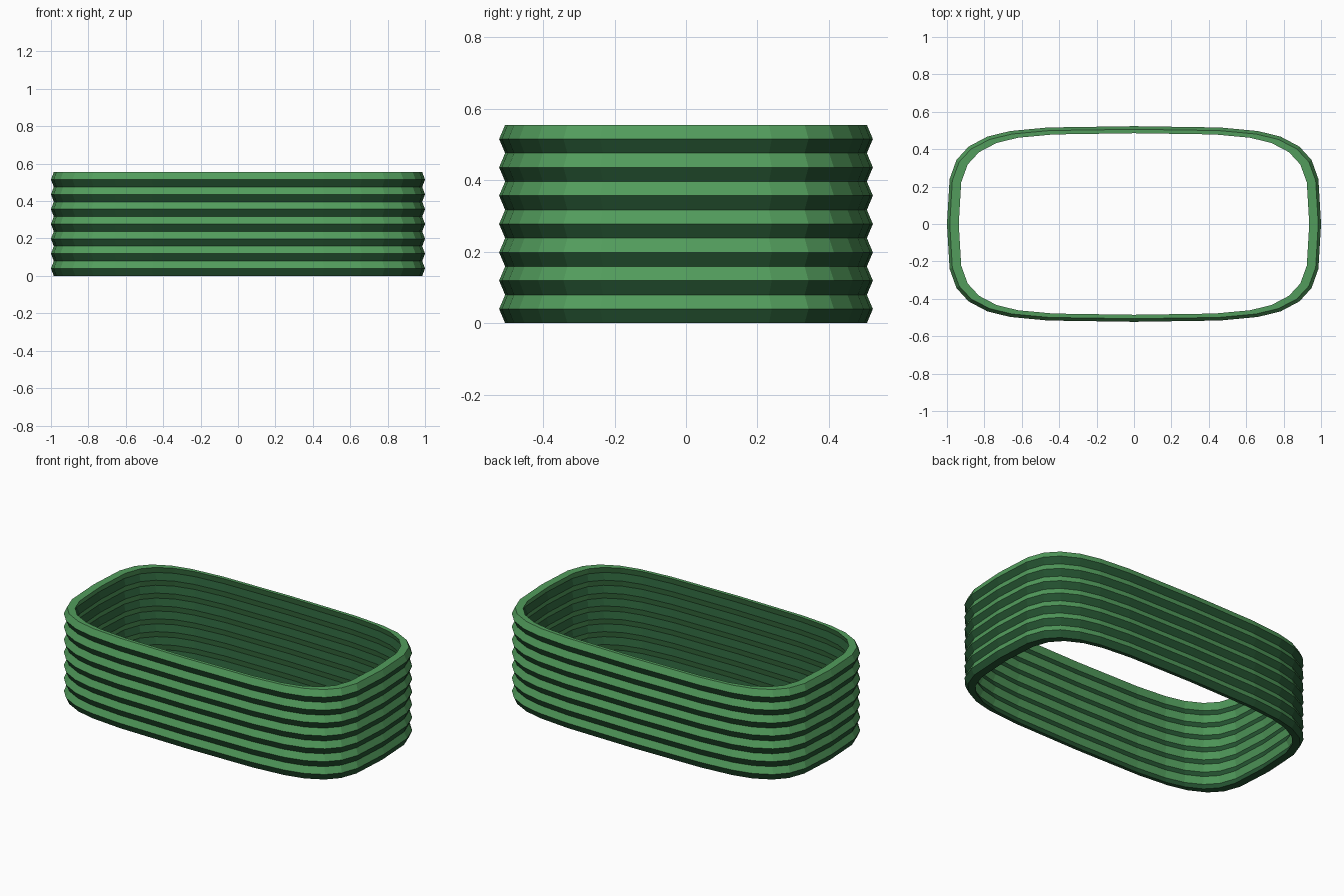
import bpy, bmesh

if "Cube" in bpy.data.objects:
    bpy.data.objects.remove(bpy.data.objects["Cube"])


def material(name, colour):
    m = bpy.data.materials.new(name)
    m.diffuse_color = (*colour, 1)
    m.use_nodes = True
    m.node_tree.nodes["Principled BSDF"].inputs["Base Color"].default_value = m.diffuse_color
    return m


light_green = material("light_green", (0.085, 0.335, 0.108))
dark_green = material("dark_green", (0.019, 0.09, 0.032))

# Quarter outline of the outer ridge, mirrored into a closed rounded rectangle
quarter = [(1.0, 0), (0.986, 0.24), (0.949, 0.343), (0.884, 0.414),
           (0.784, 0.467), (0.662, 0.497), (0.46, 0.516), (0, 0.523)]
half = quarter + [(-x, y) for x, y in quarter[-2::-1]]
outline = half + [(x, -y) for x, y in half[-2:0:-1]]

RIBS, HEIGHT = 7, 0.555
step = HEIGHT / (2 * RIBS)

# Wall section as (x scale, y scale, height): zigzag up outside, down inside
outer, inner = [], []
for i in range(2 * RIBS + 1):
    ridge = i % 2
    outer.append((1.0, 1.0, i * step) if ridge else (0.985, 0.968, i * step))
    inner.append((0.952, 0.96, i * step) if ridge else (0.937, 0.928, i * step))
section = outer + inner[::-1]

# Sweep the section around the outline
bm = bmesh.new()
loops = [[bm.verts.new((x * sx, y * sy, z)) for x, y in outline]
         for sx, sy, z in section]
n = len(outline)
for k, a in enumerate(loops):
    b = loops[(k + 1) % len(loops)]
    for i in range(n):
        j = (i + 1) % n
        bm.faces.new((a[i], a[j], b[j], b[i]))
bmesh.ops.recalc_face_normals(bm, faces=bm.faces)

# Layers alternate by height: dark lower half of each rib, light upper half
for f in bm.faces:
    z = min(max(f.calc_center_median().z, 0.001), HEIGHT - 0.001)
    f.material_index = int(z / step) % 2

mesh = bpy.data.meshes.new("ribbed_wall")
bm.to_mesh(mesh)
bm.free()
mesh.materials.append(dark_green)
mesh.materials.append(light_green)
wall = bpy.data.objects.new("ribbed_wall", mesh)
bpy.context.collection.objects.link(wall)
